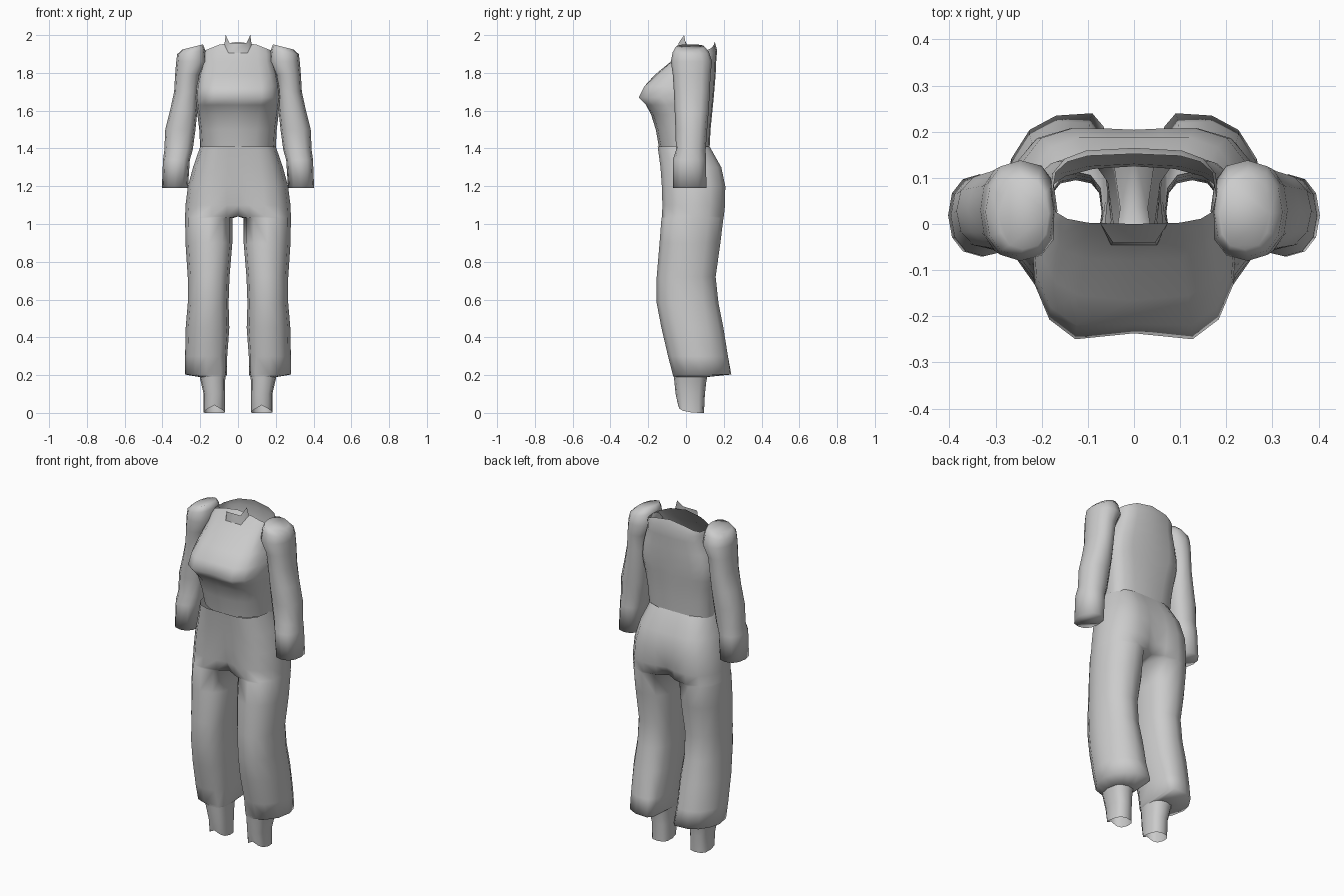
import bpy, bmesh
from math import sin, cos, pi, radians

if "Cube" in bpy.data.objects:
    bpy.data.objects.remove(bpy.data.objects["Cube"])

grey = bpy.data.materials.new("plain_grey")
grey.use_nodes = True
grey.diffuse_color = (0.6, 0.6, 0.6, 1)
grey.node_tree.nodes["Principled BSDF"].inputs["Base Color"].default_value = (0.6, 0.6, 0.6, 1)


def power(v, p):
    return (1 if v >= 0 else -1) * (abs(v) ** p if abs(v) > 1e-6 else 0)


def ring(z, x0, x1, y0, y1, p=0.75, cy=None, merge=0, tilt=0, skew=0, n=12, p_out=None):
    """Rounded section; merge squares off the inner side so two halves join at x0."""
    mid, half = (x0 + x1) / 2, (x1 - x0) / 2
    cy = (y0 + y1) / 2 if cy is None else cy
    points = []
    for i in range(n):
        a = -pi / 2 + 2 * pi * i / n
        q = p_out if p_out and cos(a) > 0 else p
        c, s = power(cos(a), q), power(sin(a), q)
        if merge and c < -.01 and s:
            c = -1 if c < -.7 else c
            s += merge * ((1 if s > 0 else -1) - s)
        x = mid + half * c
        y = cy + s * (y1 - cy if s > 0 else cy - y0)
        if s > 0:
            y += skew * (x - mid)
        points.append((x, y, z + tilt * (x - mid)))
    return points


def loft(name, rings, caps=False, mirror=False, angle=60):
    bm = bmesh.new()
    rows = [[bm.verts.new(p) for p in r] for r in rings]
    n = len(rows[0])
    for a, b in zip(rows, rows[1:]):
        for i in range(n):
            j = (i + 1) % n
            quad = (a[i], a[j], b[j], b[i])
            # Skip the wall on the centre plane between the two halves
            if not (mirror and all(abs(v.co.x) < 1e-4 for v in quad)):
                bm.faces.new(quad)
    if caps:
        bm.faces.new(rows[0])
        bm.faces.new(rows[-1])
    return finish(name, bm, mirror, angle)


def finish(name, bm, mirror=False, angle=60):
    bmesh.ops.recalc_face_normals(bm, faces=bm.faces)
    mesh = bpy.data.meshes.new(name)
    bm.to_mesh(mesh)
    bm.free()
    mesh.materials.append(grey)
    obj = bpy.data.objects.new(name, mesh)
    bpy.context.collection.objects.link(obj)
    if mirror:
        mod = obj.modifiers.new("mirror", 'MIRROR')
        mod.use_clip = True
        mod.merge_threshold = .0005
    bpy.ops.object.select_all(action='DESELECT')
    obj.select_set(True)
    bpy.context.view_layer.objects.active = obj
    bpy.ops.object.shade_smooth_by_angle(angle=radians(angle))
    return obj


# Bodice: height, half width, front, back, squareness, dent at the front centre
bodice = [(1.4, .2, -.142, .125, .85, 0), (1.5, .205, -.16, .13, .75, 0),
          (1.58, .215, -.185, .138, .7, 0), (1.63, .223, -.225, .143, .65, .015),
          (1.67, .226, -.264, .147, .6, .027), (1.73, .222, -.232, .152, .6, .015),
          (1.79, .208, -.165, .157, .6, 0), (1.86, .187, -.08, .16, .6, 0)]
rows = []
for z, w, f, b, p, dent in bodice:
    r = ring(z, -w, w, f, b, p, .04, n=16)
    r[0] = (0, f + dent, z)
    rows.append(r)
# The neckline drops towards the shoulders
for r, k in ((ring(1.92, -.185, .185, -.03, .165, .6, .04, n=16), .2),
             (ring(1.965, -.178, .178, 0, .152, .6, .06, n=16), .4)):
    rows.append([(x, y, z - k * max(abs(x) - .06, 0)) for x, y, z in r])
loft("bodice", rows, angle=120)

# Collar: a small flared strip with raised corners
bm = bmesh.new()
top = [(.065, -.01, 2.0), (.045, -.04, 1.957)]
low = [(.072, 0, 1.95), (.05, -.045, 1.905)]
top += [(-x, y, z) for x, y, z in reversed(top)]
low += [(-x, y, z) for x, y, z in reversed(low)]
t = [bm.verts.new(p) for p in top]
b = [bm.verts.new(p) for p in low]
for i in range(3):
    bm.faces.new((t[i], t[i + 1], b[i + 1], b[i]))
finish("collar", bm)

# Trousers: height, inner x, outer x, front, back, merge, skew, inner squareness
trousers = [(1.41, 0, .2, -.15, .125, 1, 0, .9), (1.3, 0, .238, -.135, .187, 1, 0, .9),
            (1.2, 0, .265, -.128, .208, .95, 0, .85), (1.1, 0, .278, -.125, .207, .7, 0, .8),
            (1.04, 0, .28, -.127, .2, .35, 0, .8), (1.03, .03, .28, -.13, .198, 0, 0, .8),
            (.9, .03, .278, -.14, .182, 0, 0, .8), (.72, .045, .266, -.155, .157, 0, 0, .8),
            (.58, .05, .266, -.155, .172, 0, 0, .8), (.45, .046, .277, -.13, .198, 0, -.05, .75),
            (.3, .057, .28, -.095, .222, 0, -.15, .65), (.203, .058, .28, -.07, .235, 0, -.2, .5),
            (.19, .066, .205, -.066, .115, 0, 0, .75)]
loft("trouser_legs", [ring(z, a, b, f, k, p, merge=m, skew=s, p_out=.95)
                      for z, a, b, f, k, m, s, p in trousers], mirror=True, angle=130)

# Ankles with a slanted opening at the front
rows = [ring(.2, .066, .205, -.066, .115), ring(.17, .068, .198, -.062, .108),
        ring(.1, .07, .182, -.055, .1)]
hem = ring(0, .07, .182, -.042, .095)
rows.append([(x, y, max(0, .04 * (.05 - y) / .09) * max(0, 1 - abs(x - .126) / .08))
             for x, y, z in hem])
loft("ankles", rows, mirror=True)

# Sleeves: height, inner x, outer x, front, back, tilt
sleeves = [(1.937, .185, .295, -.055, .1, -.25), (1.91, .174, .322, -.07, .122, -.15),
           (1.86, .166, .327, -.08, .138, 0), (1.79, .2, .333, -.07, .13, 0),
           (1.7, .21, .338, -.064, .126, 0), (1.6, .215, .36, -.06, .12, 0),
           (1.5, .225, .385, -.056, .112, 0), (1.39, .24, .39, -.053, .104, 0),
           (1.34, .255, .397, -.07, .106, 0), (1.19, .265, .403, -.07, .108, 0)]
loft("sleeves", [ring(z, a, b, f, k, .8, tilt=t, p_out=.9) for z, a, b, f, k, t in sleeves],
     caps=True, mirror=True, angle=100)
